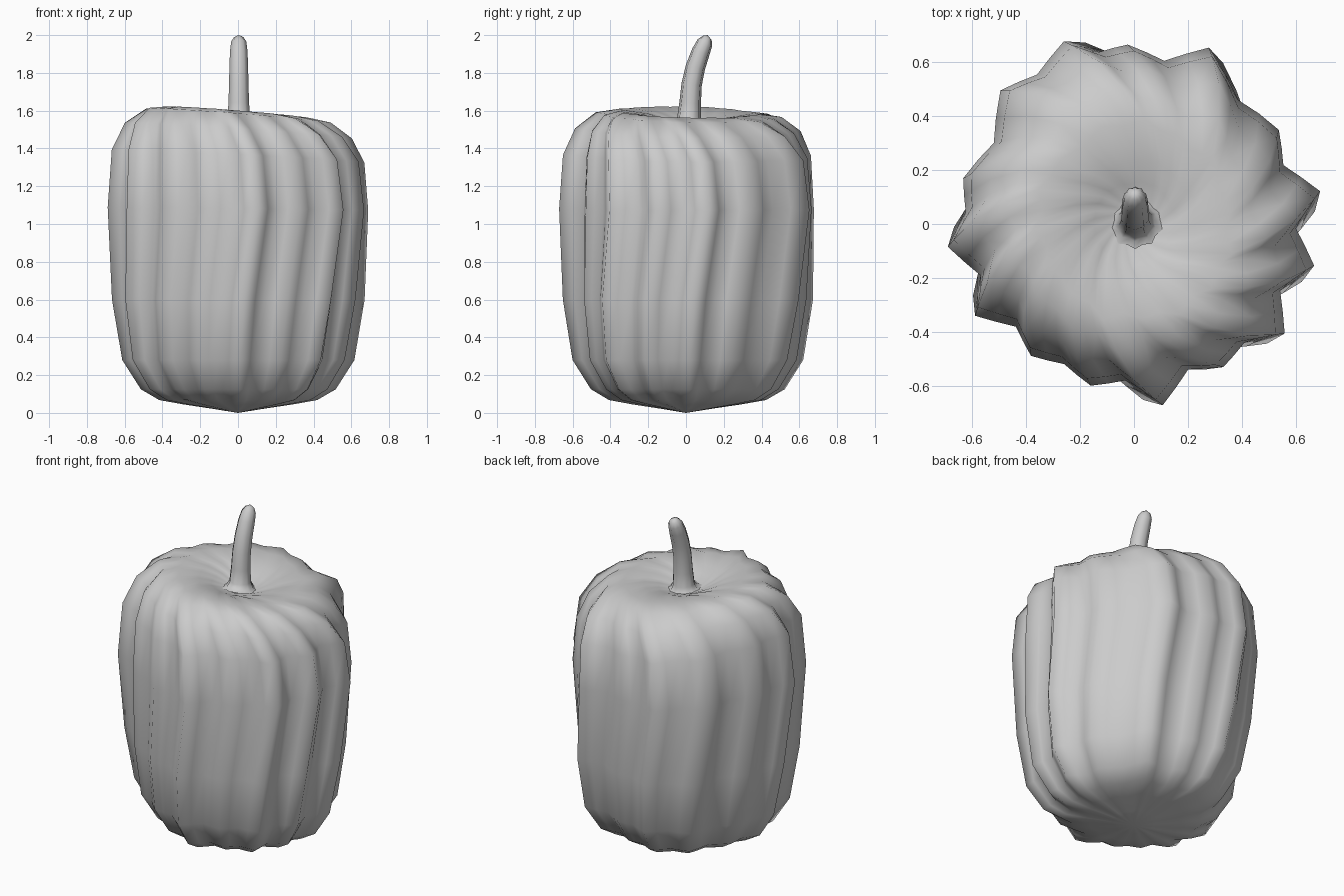
import bpy, bmesh, math
from mathutils import Vector

if "Cube" in bpy.data.objects:
    bpy.data.objects.remove(bpy.data.objects["Cube"])

mat = bpy.data.materials.new("plain grey")
mat.diffuse_color = (0.6, 0.6, 0.6, 1)
mat.use_nodes = True
mat.node_tree.nodes["Principled BSDF"].inputs["Base Color"].default_value = mat.diffuse_color


def make(name, rings, cap_start=None, cap_end=None):
    """Skin closed rings of points, closing the ends on single points."""
    bm = bmesh.new()
    vr = [[bm.verts.new(p) for p in r] for r in rings]
    n = len(vr[0])
    for a, b in zip(vr, vr[1:]):
        for i in range(n):
            j = (i + 1) % n
            bm.faces.new((a[i], a[j], b[j], b[i]))
    for pt, ring in ((cap_start, vr[0]), (cap_end, vr[-1])):
        if pt:
            c = bm.verts.new(pt)
            for i in range(n):
                bm.faces.new((c, ring[i], ring[(i + 1) % n]))
    bmesh.ops.recalc_face_normals(bm, faces=bm.faces)
    for f in bm.faces:
        f.smooth = True
    me = bpy.data.meshes.new(name)
    bm.to_mesh(me)
    bm.free()
    me.materials.append(mat)
    ob = bpy.data.objects.new(name, me)
    bpy.context.collection.objects.link(ob)
    return ob


# Ribs round the body: crest angle, crest radius, radius of the groove after it
crests = [(10, .70, .595), (33, .64, .60), (67, .71, .615), (92, .665, .65),
          (111, .725, .66), (135, .70, .60), (165, .655, .625), (187, .695, .60),
          (210, .68, .58), (232, .62, .58), (255, .62, .58), (279, .68, .575),
          (302, .625, .60), (324, .69, .595), (347, .685, .60)]

# Body outline: radius factor, height, swirl in degrees, rib depth
profile = [(.20, .022, -8, .8), (.42, .045, -8, .9), (.60, .068, -8, 1),
           (.74, .125, -8, 1), (.89, .28, -8, .9), (.96, .60, -6, 1),
           (1.0, 1.08, 0, 1), (.965, 1.36, -2, 1), (.87, 1.495, -8, .9),
           (.72, 1.575, -16, .8), (.56, 1.592, -27, .7), (.36, 1.573, -42, .6),
           (.24, 1.548, -54, .5), (.15, 1.525, -66, .4), (.10, 1.52, -76, .1)]

rings = []
for f, z, swirl, depth in profile:
    ring = []
    for k, (a, r, valley) in enumerate(crests):
        b, r2, _ = crests[(k + 1) % len(crests)]
        b += 360 if b < a else 0
        for t, rad in ((0, r), (.25, r * .45 + valley * .55),
                       (.5, valley), (.75, r2 * .45 + valley * .55)):
            mean = .63
            rad = (mean + (rad - mean) * depth) * f
            ang = math.radians(a + (b - a) * t + swirl)
            x, y = rad * math.cos(ang), rad * math.sin(ang)
            # the shoulder sits a little higher on the left
            tilt = -(.05 * x + .015 * y) / .6 * max(0, (z - 1.0) / .6)
            ring.append((x, y, z + tilt))
    rings.append(ring)
body = make("ribbed_body", rings, cap_start=(0, 0, 0))

# Stem: path of centre y, z, radius, leaning back towards the tip
path = [(.012, 1.518, .10), (.014, 1.53, .075), (.017, 1.56, .06), (.022, 1.64, .054),
        (.03, 1.74, .051), (.05, 1.83, .049), (.078, 1.91, .046), (.10, 1.96, .040),
        (.112, 1.985, .025)]
rings = []
for i, (y, z, r) in enumerate(path):
    p, q = path[max(i - 1, 0)], path[min(i + 1, len(path) - 1)]
    d = Vector((0, q[0] - p[0], q[1] - p[1])).normalized()
    up = Vector((0, d.z, -d.y))
    ring = []
    for k in range(20):
        a = math.tau * k / 20
        rr = r * (1.06 if k % 2 else .94)
        ring.append(Vector((.004, y, z)) + Vector((1, 0, 0)) * rr * math.cos(a) + up * rr * math.sin(a))
    rings.append(ring)
make("stem", rings, cap_end=(.004, .115, 2.0))
